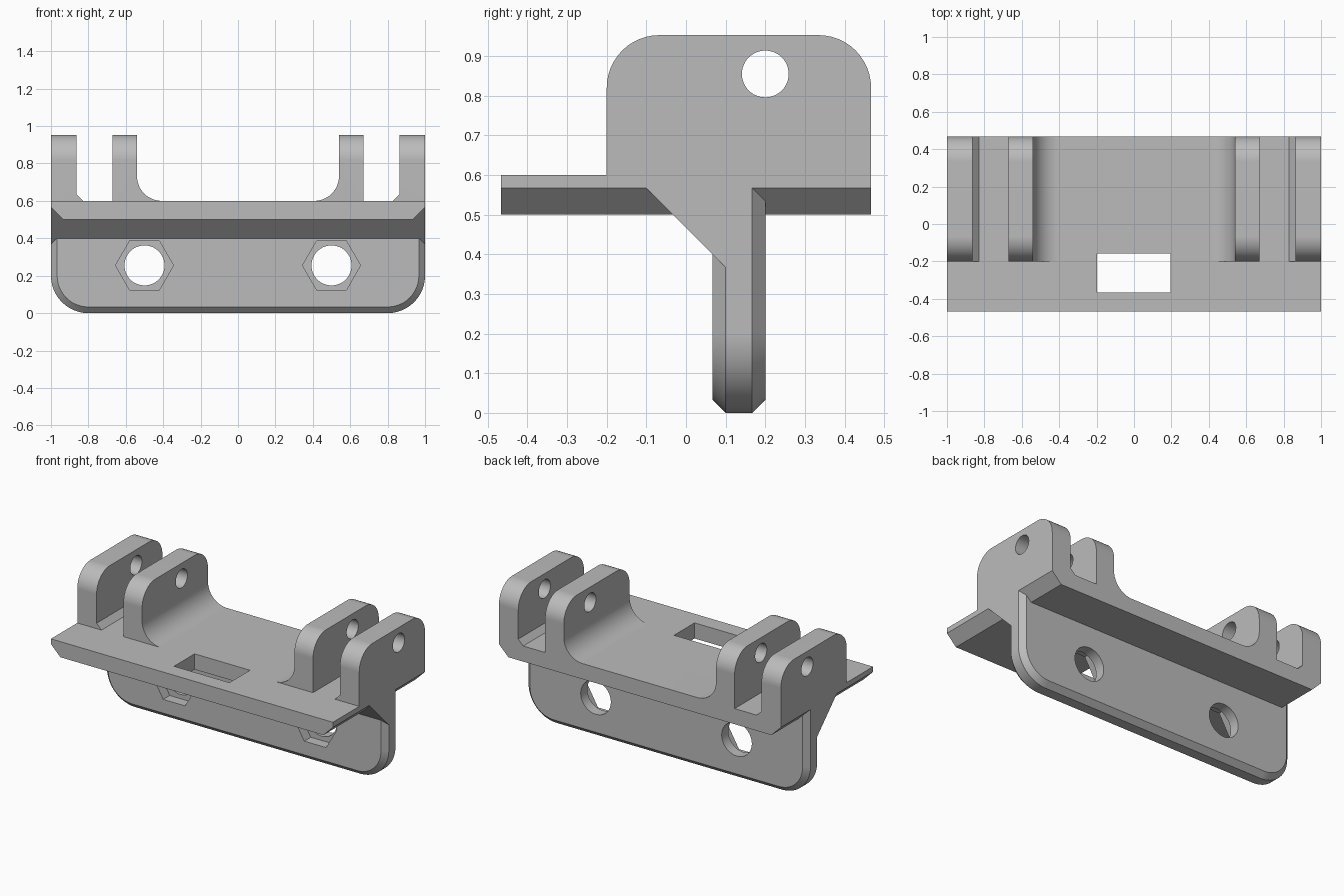
import bpy, bmesh, math

cube = bpy.data.objects.get("Cube")
if cube:
    bpy.data.objects.remove(cube, do_unlink=True)

grey = bpy.data.materials.new("light grey plastic")
grey.use_nodes = True
colour = (0.5, 0.5, 0.5, 1)
grey.diffuse_color = colour
grey.node_tree.nodes["Principled BSDF"].inputs["Base Color"].default_value = colour


def loft(name, rings):
    """Skin a list of equal point rings and cap both ends."""
    bm = bmesh.new()
    loops = [[bm.verts.new(p) for p in ring] for ring in rings]
    n = len(loops[0])
    for a, b in zip(loops, loops[1:]):
        for i in range(n):
            j = (i + 1) % n
            bm.faces.new((a[i], a[j], b[j], b[i]))
    bm.faces.new(loops[0])
    bm.faces.new(loops[-1])
    bmesh.ops.recalc_face_normals(bm, faces=bm.faces)
    mesh = bpy.data.meshes.new(name)
    bm.to_mesh(mesh)
    bm.free()
    mesh.materials.append(grey)
    ob = bpy.data.objects.new(name, mesh)
    bpy.context.collection.objects.link(ob)
    return ob


def along_x(name, pts, a, b):
    return loft(name, [[(x, y, z) for y, z in pts] for x in (a, b)])


def along_y(name, pts, a, b):
    return loft(name, [[(x, y, z) for x, z in pts] for y in (a, b)])


def arc(u, v, r, start, end, steps=12):
    angles = [math.radians(start + (end - start) * i / steps) for i in range(steps + 1)]
    return [(u + r * math.cos(t), v + r * math.sin(t)) for t in angles]


def polygon(u, v, r, sides):
    return arc(u, v, r, 0, 360, sides)[:-1]


def web_ring(y, inset):
    r = 0.2 - inset
    pts = [(-1 + inset, 0.58)] + arc(-0.8, 0.2, r, 180, 270)
    pts += arc(0.8, 0.2, r, 270, 360) + [(1 - inset, 0.58)]
    return [(x, y, z) for x, z in pts]


# Top plate with chamfered lower ends
body = along_y("hinge_bracket", [(-1, 0.6), (1, 0.6), (1, 0.567), (0.933, 0.5),
                                 (-0.933, 0.5), (-1, 0.567)], -0.467, 0.467)

# Hanging web with chamfered, rounded outline, and sloping gusset
parts = [
    loft("mounting_web", [web_ring(0.067, 0.033), web_ring(0.1, 0),
                          web_ring(0.167, 0), web_ring(0.2, 0.033)]),
    along_x("gusset", [(-0.1, 0.567), (0.1, 0.367), (0.13, 0.367), (0.13, 0.567)], -1, 1),
]

# Hinge lugs with their root fillets and chamfers
lug = [(-0.2, 0.57)] + arc(-0.067, 0.82, 0.133, 180, 90)
lug += arc(0.334, 0.82, 0.133, 90, 0) + [(0.467, 0.57)]
fillet = arc(0.407, 0.733, 0.133, 0, -90) + [(0.407, 0.58), (0.56, 0.58), (0.56, 0.733)]
chamfer = [(0.863, 0.635), (0.828, 0.6), (0.828, 0.58), (0.88, 0.58), (0.88, 0.635)]
for s in (-1, 1):
    parts.append(along_x("outer_lug", lug, s * 0.863, s))
    parts.append(along_x("inner_lug", lug, s * 0.54, s * 0.672))
    for name, pts in (("lug_fillet", fillet), ("lug_chamfer", chamfer)):
        parts.append(along_y(name, [(s * x, z) for x, z in pts], -0.2, 0.467))

# Cutters: pin bore, plate slot, bolt holes and hexagonal nut pockets
cutters = [
    along_x("pin_bore", polygon(0.2, 0.855, 0.059, 48), -1.2, 1.2),
    along_y("plate_slot", [(-0.198, 0.4), (0.195, 0.4), (0.195, 0.8), (-0.198, 0.8)],
            -0.365, -0.157),
]
for x in (-0.5, 0.5):
    cutters.append(along_y("bolt_hole", polygon(x, 0.255, 0.107, 48), -0.2, 0.4))
    cutters.append(along_y("nut_pocket", polygon(x, 0.255, 0.155, 6), -0.2, 0.133))

# Merge everything into one solid
bpy.ops.object.select_all(action="DESELECT")
bpy.context.view_layer.objects.active = body
body.select_set(True)
for operation, tools in (("UNION", parts), ("DIFFERENCE", cutters)):
    for tool in tools:
        mod = body.modifiers.new(tool.name, "BOOLEAN")
        mod.operation = operation
        mod.solver = "EXACT"
        mod.object = tool
        bpy.ops.object.modifier_apply(modifier=mod.name)
        bpy.data.objects.remove(tool, do_unlink=True)

# Smooth curves, crisp edges
bpy.ops.object.shade_smooth_by_angle(angle=math.radians(25))
weighted = body.modifiers.new("clean_normals", "WEIGHTED_NORMAL")
weighted.keep_sharp = True
